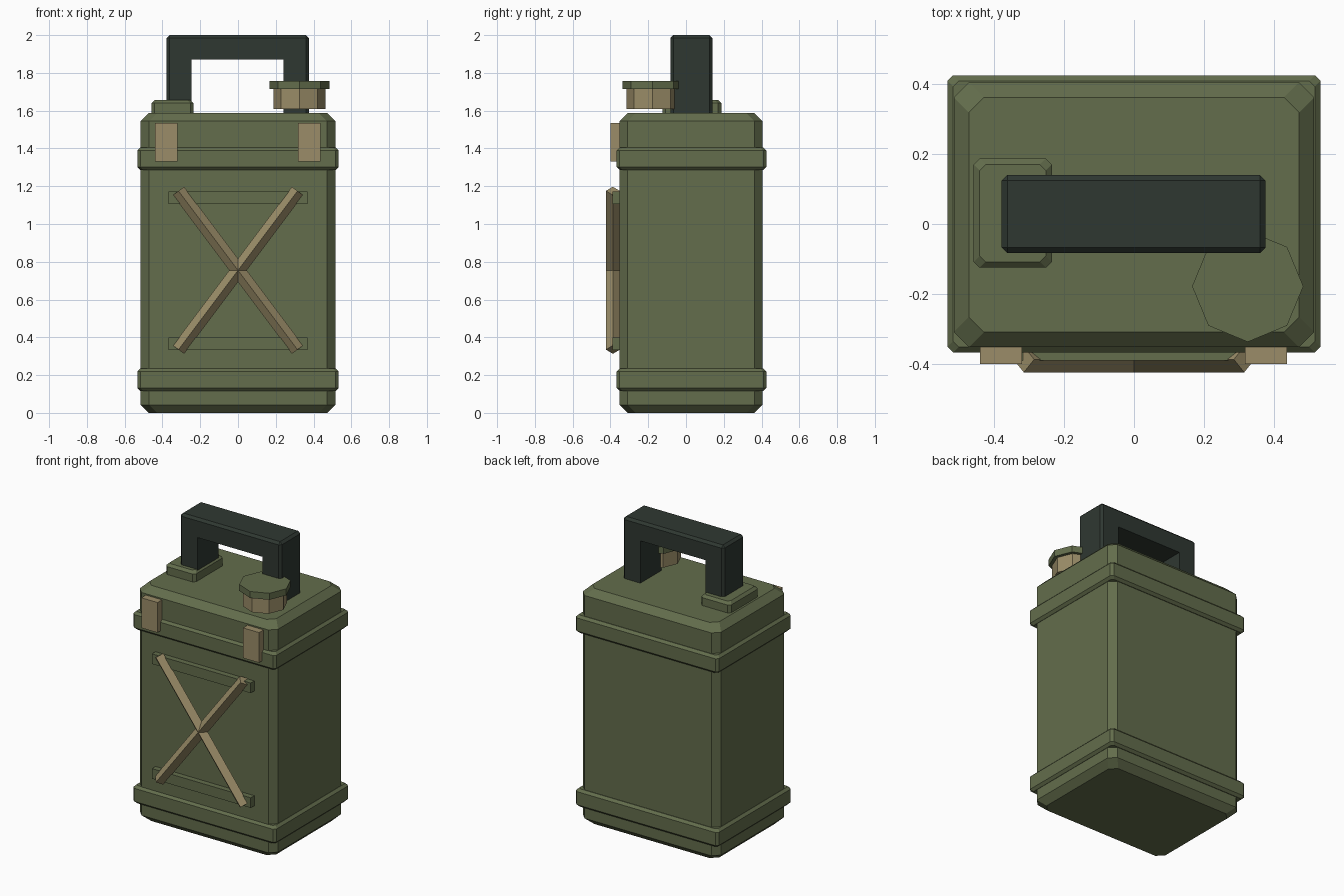
import bpy, bmesh, math
from mathutils import Matrix, Vector

if "Cube" in bpy.data.objects:
    bpy.data.objects.remove(bpy.data.objects["Cube"])


def material(name, rgb):
    m = bpy.data.materials.new(name)
    m.diffuse_color = (*rgb, 1)
    m.use_nodes = True
    m.node_tree.nodes["Principled BSDF"].inputs["Base Color"].default_value = m.diffuse_color
    return m


GREEN = material("olive green", (0.125, 0.153, 0.072))
TAN = material("dull tan", (0.325, 0.265, 0.138))
DARK = material("dark green grey", (0.028, 0.039, 0.031))


def finish(name, bm, mat):
    bmesh.ops.recalc_face_normals(bm, faces=bm.faces)
    mesh = bpy.data.meshes.new(name)
    bm.to_mesh(mesh)
    bm.free()
    mesh.materials.append(mat)
    ob = bpy.data.objects.new(name, mesh)
    bpy.context.collection.objects.link(ob)
    return ob


def chamfered(name, x0, x1, y0, y1, z0, z1, c, mat):
    """Box with cut corners, lofted from octagonal rings."""
    bm = bmesh.new()
    rings = []
    for z, d in ((z0, c), (z0 + c, 0), (z1 - c, 0), (z1, c)):
        a, b, e, f = x0 + d, x1 - d, y0 + d, y1 - d
        pts = [(a + c, e), (b - c, e), (b, e + c), (b, f - c),
               (b - c, f), (a + c, f), (a, f - c), (a, e + c)]
        rings.append([bm.verts.new((x, y, z)) for x, y in pts])
    for lo, hi in zip(rings, rings[1:]):
        for i in range(8):
            j = (i + 1) % 8
            bm.faces.new((lo[i], lo[j], hi[j], hi[i]))
    bm.faces.new(rings[0][::-1])
    bm.faces.new(rings[-1])
    return finish(name, bm, mat)


def box(name, x0, x1, y0, y1, z0, z1, mat):
    bm = bmesh.new()
    bmesh.ops.create_cube(bm, size=1)
    for v in bm.verts:
        v.co = Vector(((x0 + x1) / 2 + v.co.x * (x1 - x0),
                       (y0 + y1) / 2 + v.co.y * (y1 - y0),
                       (z0 + z1) / 2 + v.co.z * (z1 - z0)))
    return finish(name, bm, mat)


def prism(name, sides, radius, length, matrix, mat):
    bm = bmesh.new()
    bmesh.ops.create_cone(bm, cap_ends=True, segments=sides, radius1=radius,
                          radius2=radius, depth=length, matrix=matrix)
    return finish(name, bm, mat)


# Can body and the two reinforcing bands
chamfered("body", -0.515, 0.515, -0.352, 0.405, 0, 1.587, 0.043, GREEN)
for name, z in (("lower_band", 0.115), ("upper_band", 1.285)):
    chamfered(name, -0.533, 0.533, -0.367, 0.425, z, z + 0.12, 0.016, GREEN)

# Pad under the left handle leg
chamfered("handle_pad", -0.458, -0.235, -0.125, 0.187, 1.57, 1.657, 0.017, GREEN)

# Handle: arch profile extruded in depth, outer edges chamfered
bm = bmesh.new()
arch = [(-0.378, 1.58), (-0.378, 2.0), (0.376, 2.0), (0.376, 1.58),
        (0.242, 1.58), (0.242, 1.872), (-0.245, 1.872), (-0.245, 1.58)]
face = bm.faces.new([bm.verts.new((x, -0.083, z)) for x, z in arch])
ext = bmesh.ops.extrude_face_region(bm, geom=[face])
bmesh.ops.translate(bm, vec=(0, 0.223, 0),
                    verts=[g for g in ext["geom"] if isinstance(g, bmesh.types.BMVert)])
outer = [e for e in bm.edges
         if all(abs(v.co.x) > 0.3 for v in e.verts)
         and any(v.co.z > 1.9 for v in e.verts)]
bmesh.ops.bevel(bm, geom=outer, offset=0.016, segments=1, affect='EDGES')
finish("handle", bm, DARK)

# Filler neck and cap, eight sided
for name, r, z0, z1, mat in (("filler_neck", 0.137, 1.61, 1.714, TAN),
                             ("filler_cap", 0.159, 1.714, 1.758, GREEN)):
    prism(name, 8, r, z1 - z0,
          Matrix.Translation((0.325, -0.178, (z0 + z1) / 2)), mat)

# Front clips
for name, x in (("left_clip", -0.44), ("right_clip", 0.317)):
    box(name, x, x + 0.12, -0.4, -0.33, 1.332, 1.535, TAN)

# Horizontal ribs behind the cross
for name, z in (("lower_rib", 0.332), ("upper_rib", 1.105)):
    box(name, -0.368, 0.368, -0.39, -0.34, z, z + 0.068, GREEN)

# Diagonal cross bars with a diamond section, ridge facing forward
for name, s in (("cross_bar_rising", 1), ("cross_bar_falling", -1)):
    turn = Matrix.Rotation(s * math.atan2(0.63, 0.84), 4, 'Y')
    prism(name, 4, 0.037, 1.05,
          Matrix.Translation((0, -0.387, 0.755)) @ turn, TAN)
